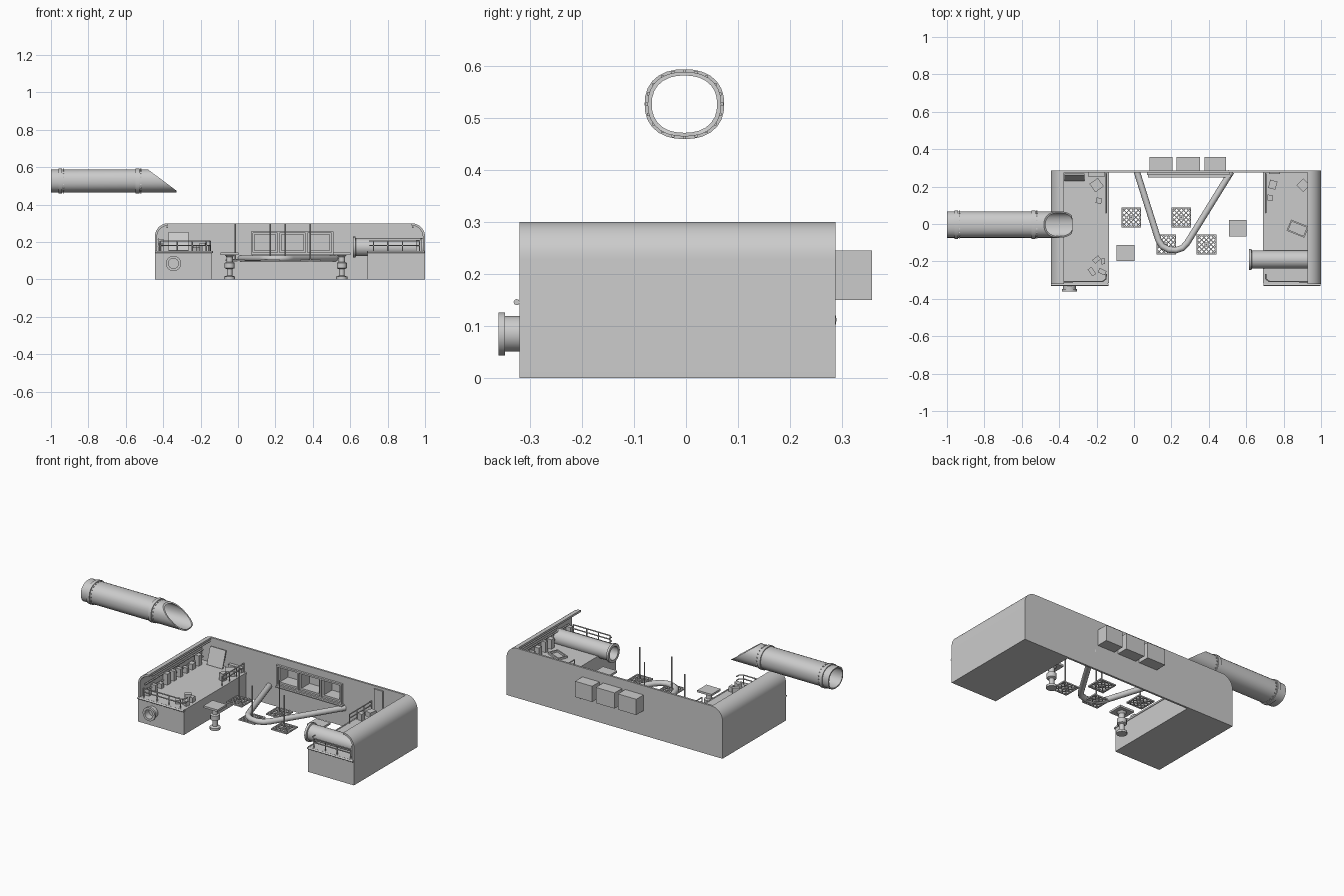
import bpy, bmesh, math, random
from mathutils import Vector, Matrix

if "Cube" in bpy.data.objects:
    bpy.data.objects.remove(bpy.data.objects["Cube"])

random.seed(4)
CX, HALF = 0.2775, 0.7225      # centre line and half width of the building
Y0, Y1, FLOOR, TOP, RAD, TH = -0.32, 0.287, 0.15, 0.30, 0.072, 0.012


def finish(name, bm, smooth=False):
    bmesh.ops.recalc_face_normals(bm, faces=bm.faces)
    me = bpy.data.meshes.new(name)
    bm.to_mesh(me)
    bm.free()
    if smooth:
        for p in me.polygons:
            p.use_smooth = True
        me.set_sharp_from_angle(angle=math.radians(35))
    ob = bpy.data.objects.new(name, me)
    bpy.context.collection.objects.link(ob)
    return ob


def add_box(bm, c, s, rz=0, rx=0):
    m = (Matrix.Translation(c) @ Matrix.Rotation(rz, 4, 'Z') @ Matrix.Rotation(rx, 4, 'X')
         @ Matrix.Diagonal((*s, 1)))
    bmesh.ops.create_cube(bm, size=1, matrix=m)


def box(name, c, s, rz=0, rx=0):
    bm = bmesh.new()
    add_box(bm, c, s, rz, rx)
    return finish(name, bm)


def prism(name, pts, y0, y1, smooth=True):
    bm = bmesh.new()
    f = bm.faces.new([bm.verts.new((x, y0, z)) for x, z in pts])
    r = bmesh.ops.extrude_face_region(bm, geom=[f])
    for v in r['geom']:
        if isinstance(v, bmesh.types.BMVert):
            v.co.y = y1
    return finish(name, bm, smooth)


def lathe(name, prof, origin, axis, seg=24, sq=2.0, sy=1.0, closed=True):
    """Spin (radius, distance) points round an axis; sq > 2 squares the section."""
    bm = bmesh.new()
    rings = []
    for r, t in prof:
        ring = []
        for i in range(seg):
            a = 2 * math.pi * i / seg
            c, s = math.cos(a), math.sin(a)
            k = r / (abs(c) ** sq + abs(s) ** sq) ** (1 / sq)
            u, v = k * c * sy, k * s
            p = {'X': (t, u, v), 'Y': (u, t, v), 'Z': (u, v, t)}[axis]
            ring.append(bm.verts.new(Vector(origin) + Vector(p)))
        rings.append(ring)
    n = len(rings)
    for j in range(n if closed else n - 1):
        a, b = rings[j], rings[(j + 1) % n]
        for i in range(seg):
            bm.faces.new((a[i], a[(i + 1) % seg], b[(i + 1) % seg], b[i]))
    if not closed:
        bm.faces.new(rings[0])
        bm.faces.new(rings[-1])
    return finish(name, bm, True)


def tube(name, paths, r, res=2):
    cu = bpy.data.curves.new(name, 'CURVE')
    cu.dimensions, cu.bevel_depth, cu.bevel_resolution, cu.use_fill_caps = '3D', r, res, True
    for pts in paths:
        sp = cu.splines.new('POLY')
        sp.points.add(len(pts) - 1)
        for p, q in zip(sp.points, pts):
            p.co = (*q, 1)
    ob = bpy.data.objects.new(name, cu)
    bpy.context.collection.objects.link(ob)
    bpy.context.view_layer.objects.active = ob
    ob.select_set(True)
    bpy.ops.object.convert(target='MESH')
    ob.select_set(False)


def arc(cx, cz, r, a0, a1, n=10):
    return [(cx + r * math.cos(math.radians(a0 + (a1 - a0) * i / n)),
             cz + r * math.sin(math.radians(a0 + (a1 - a0) * i / n))) for i in range(n + 1)]


# Back wall with rounded shoulders and three window openings
L, R = CX - HALF, CX + HALF
outline = ([(L, 0)] + arc(L + RAD, TOP - RAD, RAD, 180, 90)
           + arc(R - RAD, TOP - RAD, RAD, 90, 0) + [(R, 0)])
wall = prism("back_wall", outline, Y1 - TH, Y1)
windows = [(0.083, 0.205), (0.228, 0.353), (0.378, 0.492)]
bm = bmesh.new()
for a, b in windows:
    add_box(bm, ((a + b) / 2, Y1, 0.1975), (b - a - 0.008, 0.1, 0.087))
cutter = finish("window_cutter", bm)
cutter.hide_render = True
mod = wall.modifiers.new("openings", 'BOOLEAN')
mod.operation, mod.object, mod.solver = 'DIFFERENCE', cutter, 'EXACT'
bpy.context.view_layer.objects.active = wall
bpy.ops.object.modifier_apply(modifier=mod.name)
bpy.data.objects.remove(cutter)

# Recessed alcoves behind the openings, with frame and sill
bm = bmesh.new()
for a, b in windows:
    m = (a + b) / 2
    add_box(bm, (m, 0.355, 0.1975), (b - a, 0.004, 0.095))
    for x in (a + 0.002, b - 0.002):
        add_box(bm, (x, 0.321, 0.1975), (0.004, 0.072, 0.095))
    for z in (0.152, 0.243):
        add_box(bm, (m, 0.321, z), (b - a, 0.072, 0.004))
finish("window_alcoves", bm)
bm = bmesh.new()
for z in (0.138, 0.252):
    add_box(bm, (0.29, 0.27, z), (0.44, 0.016, 0.01))
for x in (0.075, 0.2165, 0.3655, 0.505):
    add_box(bm, (x, 0.27, 0.195), (0.01, 0.016, 0.12))
add_box(bm, (0.297, 0.262, 0.131), (0.445, 0.026, 0.006))
finish("window_frame", bm)

# Curved side walls, raised floors, rims and rails (mirrored left and right)
for s, side in ((-1, "left"), (1, "right")):
    X = lambda d: CX + s * (HALF - d)         # d = distance in from the outer side
    path = ([(0, 0)] + arc(RAD, TOP - RAD, RAD, 180, 90)
            + arc(RAD, TOP - RAD, RAD - TH, 90, 180) + [(TH, 0)])
    prism(side + "_side_wall", [(X(d), z) for d, z in path], Y0, Y1 - TH)
    box(side + "_platform", (X(0.158), (Y0 + Y1 - TH) / 2, FLOOR / 2), (0.297, Y1 - TH - Y0, FLOOR))
    tube(side + "_front_rim", [[(X(0.002), Y0 - 0.005, 0.146), (X(0.308), Y0 - 0.005, 0.146)]], 0.006)
    box(side + "_inner_rim", (X(0.306), -0.02, 0.147), (0.008, 0.59, 0.01))
    rails = []
    y, xe = Y0 + 0.012, 0.296
    for z in (0.182, 0.205):                   # front handrail
        rails.append([(X(0.03), y, z), (X(xe - 0.02), y, z), (X(xe), y + 0.015, z), (X(xe), y + 0.04, z)])
    for d in (0.03, 0.12, 0.2, xe - 0.02):
        rails.append([(X(d), y, FLOOR), (X(d), y, 0.205)])
    for z in (0.182, 0.205):                   # inner edge handrail
        rails.append([(X(xe), 0.06, z), (X(xe), 0.27, z)])
    for yy in (0.06, 0.13, 0.2, 0.27):
        rails.append([(X(xe), yy, FLOOR), (X(xe), yy, 0.205)])
    tube(side + "_handrails", rails, 0.0035, 1)
    # Wall pipes and small equipment boxes along the side wall
    tube(side + "_wall_pipes", [[(X(0.02), -0.28, z), (X(0.02), 0.27, z)] for z in (0.175, 0.215)]
         + [[(X(0.066), -0.28 if s < 0 else -0.1, 0.278), (X(0.066), 0.27, 0.278)]], 0.005, 1)
    bm = bmesh.new()
    for i in range(9):
        h = random.uniform(0.025, 0.07)
        yy = -0.27 + i * 0.06
        if s > 0 and -0.26 < yy < -0.12:
            continue
        add_box(bm, (X(0.032), yy, FLOOR + h / 2), (0.03, random.uniform(0.02, 0.035), h))
    finish(side + "_equipment", bm)

# Panels on and against the back wall
box("leaning_panel", (-0.318, 0.25, 0.203), (0.105, 0.008, 0.105), 0, math.radians(-18))
box("door_panel", (0.752, 0.272, 0.218), (0.058, 0.01, 0.135))
box("back_shelf", (-0.2, 0.265, 0.165), (0.09, 0.02, 0.03))

# Loose crates and flat frames lying on the floors
bm = bmesh.new()
for x, y, w, d, h, a in ((-0.2, 0.208, .055, .055, .03, 35), (-0.188, 0.125, .03, .03, .045, -10),
                         (-0.2, -0.19, .04, .025, .035, 40), (-0.165, -0.2, .02, .03, .03, 5),
                         (-0.225, -0.255, .025, .045, .02, 35), (-0.17, -0.255, .04, .025, .03, -25),
                         (0.742, 0.21, .04, .045, .03, -15), (0.727, 0.14, .03, .03, .04, -10),
                         (0.905, 0.207, .05, .05, .03, 45)):
    add_box(bm, (x, y, FLOOR + h / 2), (w, d, h), math.radians(a))
finish("loose_crates", bm)
bm = bmesh.new()
for dx, dy, w, d in ((0, .028, .1, .008), (0, -.028, .1, .008), (.047, 0, .008, .06), (-.047, 0, .008, .06)):
    a = math.radians(-22)
    add_box(bm, (0.875 + dx * math.cos(a) - dy * math.sin(a), -0.025 + dx * math.sin(a) + dy * math.cos(a),
                 0.156), (w, d, 0.012), a)
finish("fallen_frame", bm)

# Horizontal tank pipe on the right platform
lathe("tank_pipe", [(0.056, 0.615), (0.056, 0.628), (0.048, 0.63), (0.048, 0.99),
                    (0.04, 0.99), (0.04, 0.615)], (0, -0.19, 0.172), 'X')

# Outlet pipe on the left platform front
lathe("outlet_pipe", [(0.034, -0.318), (0.034, -0.347), (0.041, -0.347), (0.041, -0.36),
                      (0.027, -0.36), (0.027, -0.318)], (-0.345, 0, 0.085), 'Y')

# Large overhead pipe with a slanted mouth
big = lathe("overhead_pipe", [(0.062, -1), (0.062, -0.5), (0.055, -0.5), (0.055, -1)],
            (0, -0.003, 0.526), 'X', 28, 2.3, 1.14)
for v in big.data.vertices:
    if v.co.x > -0.6:
        v.co.x = -0.482 + max(0, min(1, (0.588 - v.co.z) / 0.113)) * 0.152
for x in (-0.95, -0.537):
    lathe("pipe_band", [(0.067, x - 0.01), (0.067, x + 0.01), (0.06, x + 0.01), (0.06, x - 0.01)],
          (0, -0.003, 0.526), 'X', 28, 2.3, 1.14)
    bm = bmesh.new()
    for i in range(20):
        a = i * math.pi / 10
        add_box(bm, (x + 0.017, -0.003 + 0.072 * math.cos(a), 0.526 + 0.064 * math.sin(a)), (0.006, 0.006, 0.006))
    finish("pipe_band_bolts", bm)

# Bent pipe running out from the back wall
tube("bent_pipe", [[(0.015, 0.28, 0.112), (0.13, -0.085, 0.112), (0.15, -0.118, 0.112), (0.185, -0.137, 0.112),
                    (0.225, -0.14, 0.112), (0.26, -0.128, 0.112), (0.285, -0.1, 0.112),
                    (0.52, 0.28, 0.112)]], 0.017, 3)

# Hanging grate steps with a rod each
for gx, gy in ((-0.015, 0.035), (0.172, -0.11), (0.253, 0.035), (0.387, -0.11)):
    bm = bmesh.new()
    h, z = 0.05, 0.102
    for k in (-1, 1):
        add_box(bm, (gx + k * h, gy, z), (0.006, 0.106, 0.008))
        add_box(bm, (gx, gy + k * h, z), (0.106, 0.006, 0.008))
        for c in (-0.075, -0.05, -0.025, 0, 0.025, 0.05, 0.075):
            ln = (2 * h - abs(c)) * math.sqrt(2)
            add_box(bm, (gx + c / 2, gy + k * c / 2, z), (ln, 0.005, 0.005), -k * math.pi / 4)
    add_box(bm, (gx, gy, z), (0.022, 0.022, 0.012))
    finish("grate_step", bm)
    tube("hanging_rod", [[(gx, gy, z), (gx, gy, TOP)]], 0.004)

# Standing pedestals with square tops
for px, py in ((-0.045, -0.155), (0.555, -0.022)):
    lathe("pedestal_column", [(0.03, 0), (0.03, 0.014), (0.015, 0.02), (0.015, 0.055), (0.027, 0.06),
                              (0.027, 0.088), (0.017, 0.093), (0.017, 0.12), (0.028, 0.132)],
          (px, py, 0), 'Z', 12, closed=False)
    box("pedestal_top", (px, py, 0.137), (0.095, 0.088, 0.012))
